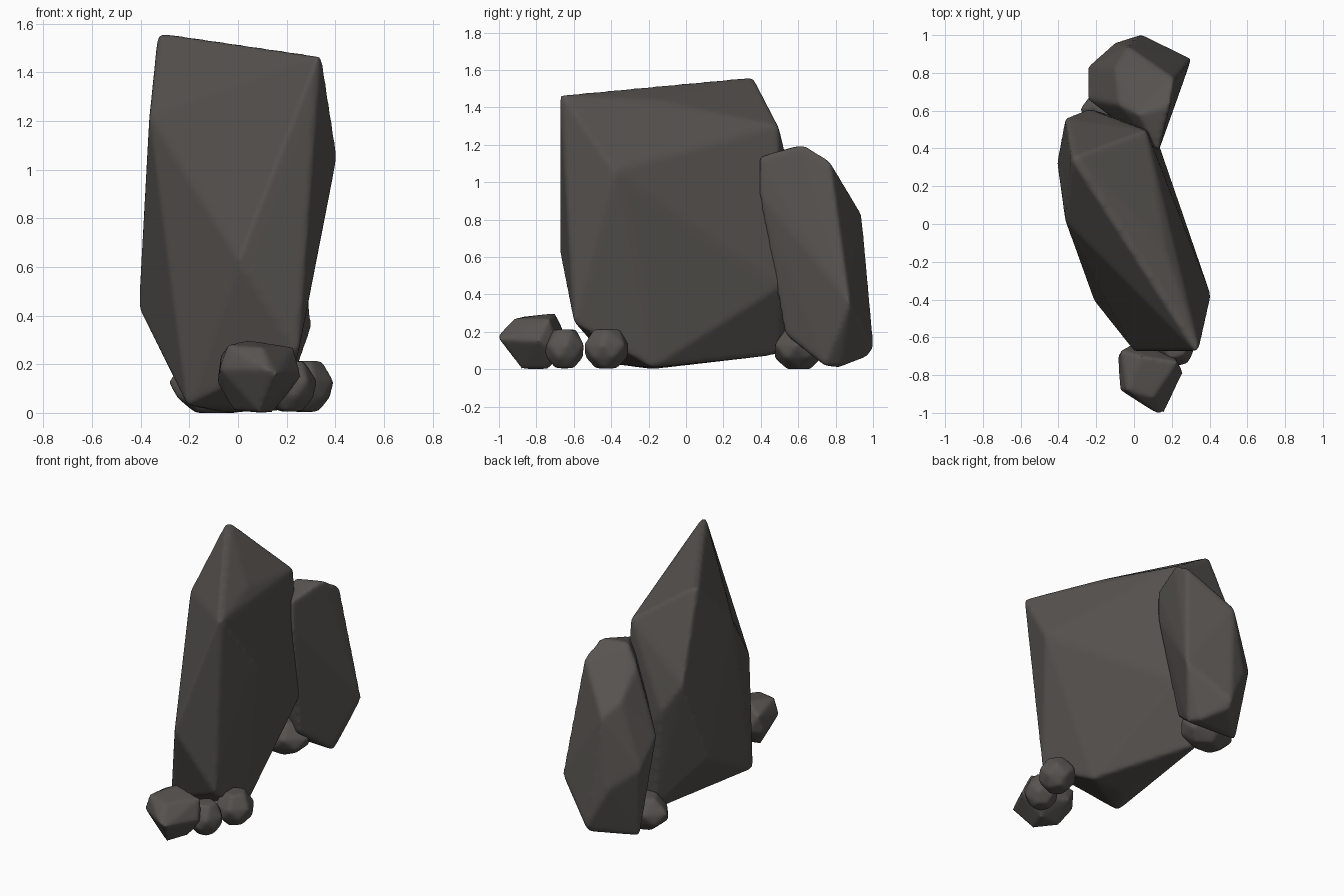
import bpy, bmesh, math
from mathutils import Vector

stone = bpy.data.materials.new("dark_stone")
stone.diffuse_color = (0.095, 0.087, 0.08, 1)


def rock(name, corners, voxel=0.012, rounding=14):
    """Chiselled stone: convex hull of its corners with softly worn edges."""
    bm = bmesh.new()
    for c in corners:
        bm.verts.new(c)
    bmesh.ops.convex_hull(bm, input=bm.verts)
    loose = [v for v in bm.verts if not v.link_faces]
    bmesh.ops.delete(bm, geom=loose, context='VERTS')
    bmesh.ops.recalc_face_normals(bm, faces=bm.faces)
    me = bpy.data.meshes.new(name)
    bm.to_mesh(me)
    bm.free()
    ob = bpy.data.objects.new(name, me)
    bpy.context.collection.objects.link(ob)
    me.materials.append(stone)
    rm = ob.modifiers.new("fine_mesh", 'REMESH')
    rm.mode = 'VOXEL'
    rm.voxel_size = voxel
    rm.use_smooth_shade = True
    sm = ob.modifiers.new("worn_edges", 'SMOOTH')
    sm.factor = 0.5
    sm.iterations = rounding
    return ob


def pebble(name, centre, size, turn):
    """Small rounded stone: four twisted rings of corners."""
    pts = []
    for z, r, off, n in ((-1.0, 0.5, 0, 5), (-0.45, 0.95, 0.3, 6),
                         (0.2, 1.05, 0.8, 6), (0.98, 0.62, 0.2, 5)):
        for i in range(n):
            a = turn + off + i * math.tau / n
            pts.append(Vector(centre) + Vector((math.cos(a) * r * size[0],
                                                math.sin(a) * r * size[1], z * size[2])))
    return rock(name, pts, 0.01, 14)


# Large standing slab with a diagonal ridge on top
rock("main_slab", [
    (0.325, -0.675, 1.465), (0.345, -0.66, 1.465),     # ridge
    (-0.33, 0.345, 1.56), (-0.305, 0.36, 1.56),
    (0.17, -0.14, 1.44),                               # right shoulders
    (0.408, -0.38, 1.06), (0.065, 0.495, 1.30),
    (-0.365, 0.02, 1.22), (-0.365, 0.56, 1.0), (-0.24, 0.61, 0.8),
    (0.0, -0.675, 0.63), (0.25, -0.60, 0.25),          # front face
    (0.10, 0.515, 0.45), (-0.408, 0.33, 0.43),
    (-0.21, -0.41, 0.03), (0.19, -0.18, 0.01),         # base
    (-0.12, 0.515, 0.08), (-0.05, -0.18, 0.0),
])

# Shorter slab leaning behind it
rock("rear_slab", [
    (0.19, 0.63, 1.20), (0.02, 0.58, 1.19), (0.13, 0.385, 1.135), (-0.08, 0.63, 1.08),
    (0.215, 0.77, 1.115), (-0.1, 0.83, 0.92), (-0.03, 0.94, 0.83),
    (0.13, 0.385, 0.95), (-0.245, 0.66, 0.66), (-0.245, 0.83, 0.5),
    (0.305, 0.875, 0.35), (-0.1, 0.96, 0.38), (0.04, 1.005, 0.11),
    (0.185, 0.74, 0.02), (0.15, 0.82, 0.01), (-0.19, 0.76, 0.02), (0.08, 0.525, 0.19),
    (0.03, 0.975, 0.07),
])

# Boulder in front
rock("front_boulder", [
    (-0.07, -0.67, 0.24), (0.04, -0.70, 0.30), (0.23, -0.73, 0.27), (-0.04, -0.88, 0.28),
    (0.10, -0.92, 0.27), (0.12, -1.005, 0.18), (0.16, -1.0, 0.16), (0.26, -0.79, 0.15),
    (-0.085, -0.70, 0.12), (-0.075, -0.88, 0.18), (0.2, -0.67, 0.08), (0.0, -0.63, 0.13),
    (0.09, -0.88, 0.0), (0.14, -0.74, 0.0), (-0.02, -0.76, 0.01),
], 0.01, 14)

# Loose pebbles around the base
pebble("small_pebble", (0.215, -0.65, 0.11), (0.108, 0.108, 0.105), 0.4)
pebble("side_pebble", (0.272, -0.425, 0.11), (0.12, 0.122, 0.106), 1.1)
pebble("rear_pebble", (-0.09, 0.60, 0.11), (0.19, 0.135, 0.11), 0.2)
